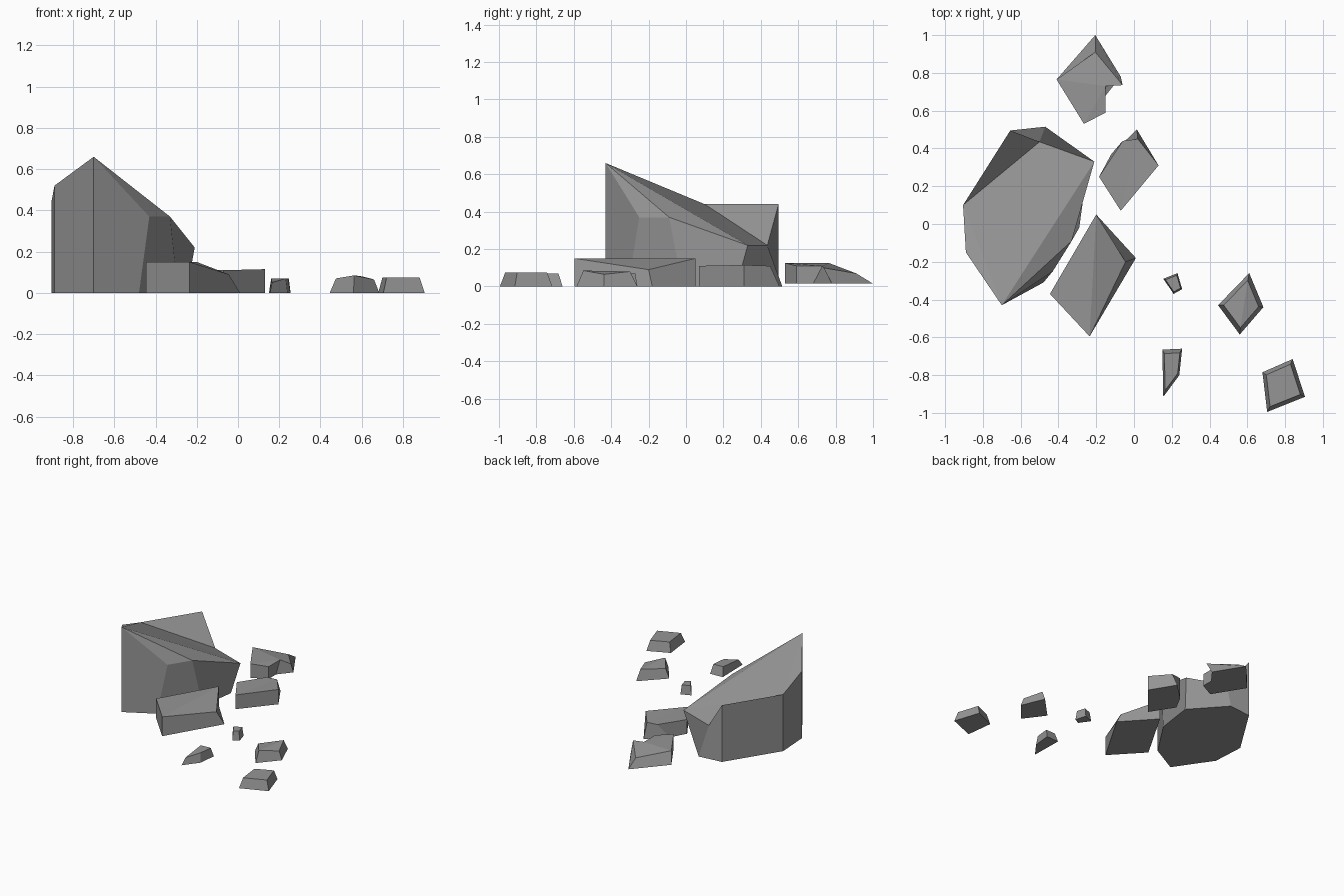
import bpy
import bmesh
from mathutils import Vector

default_cube = bpy.data.objects.get("Cube")
if default_cube:
    bpy.data.objects.remove(default_cube, do_unlink=True)

# One flat grey stone colour
stone = bpy.data.materials.new("grey_stone")
stone.use_nodes = True
stone_colour = (0.3, 0.3, 0.3, 1)
stone.diffuse_color = stone_colour
shader = next(n for n in stone.node_tree.nodes if n.type == 'BSDF_PRINCIPLED')
shader.inputs["Base Color"].default_value = stone_colour
shader.inputs["Roughness"].default_value = 0.9


def build_rock(name, corners, caps=None, taper=1.0, ground=0.0):
    """Raise a rock from its ground outline.

    corners: (x, y, top height) with an optional (x, y) shift of the top point.
    caps: corner indices of each top facet, otherwise one facet covers the top.
    taper: scale of the top outline about the centre of the rock.
    """
    centre = sum((Vector(c[:2]) for c in corners), Vector((0, 0))) / len(corners)
    bm = bmesh.new()
    bottom, top = [], []
    for x, y, height, *shift in corners:
        bottom.append(bm.verts.new((x, y, ground)))
        rim = centre + (Vector((x, y)) - centre) * taper
        if shift:
            rim += Vector(shift)
        top.append(bm.verts.new((rim.x, rim.y, height)))

    # Walls, underside and top facets
    count = len(corners)
    for i in range(count):
        j = (i + 1) % count
        bm.faces.new((bottom[i], bottom[j], top[j], top[i]))
    bm.faces.new(bottom)
    for cap in caps or [range(count)]:
        bm.faces.new([top[i] for i in cap])
    bmesh.ops.recalc_face_normals(bm, faces=bm.faces)

    mesh = bpy.data.meshes.new(name)
    bm.to_mesh(mesh)
    bm.free()
    mesh.materials.append(stone)
    rock = bpy.data.objects.new(name, mesh)
    bpy.context.collection.objects.link(rock)
    return rock


# Tall boulder with a sharp peak, long sloping ridges and a notched back
build_rock("tall_boulder", [
    (-.7, -.43, .66),
    (-.89, -.15, .52),
    (-.905, .1, .44),
    (-.655, .495, .44),
    (-.47, .515, .22, -.03, -.08),
    (-.25, .27, .22, .04, .06),
    (-.29, -.02, .37, -.04, -.07),
    (-.48, -.31, .37, .05, .06),
], caps=[(0, 1, 2), (0, 2, 5), (2, 3, 4), (2, 4, 5), (0, 5, 6), (0, 6, 7)])

# Flat slab leaning against the front of the boulder
build_rock("front_slab", [
    (-.2, .05, .15),
    (.01, -.18, .09, -.055, -.02),
    (-.235, -.595, .15),
    (-.445, -.37, .15),
], caps=[(0, 1, 2), (0, 2, 3)])

# Low block beside the boulder
build_rock("side_block", [
    (.015, .5, .11, .005, -.05),
    (.13, .31, .115),
    (-.07, .07, .11),
    (-.185, .25, .11),
    (-.12, .37, .11, .06, .07),
], caps=[(0, 1, 2), (0, 2, 4), (2, 3, 4)])

# Wedge at the back with a broken corner
build_rock("back_wedge", [
    (-.205, 1, .07, 0, -.09),
    (-.07, .78, .1, .01, -.045),
    (-.15, .68, .11, 0, .05),
    (-.15, .59, .11),
    (-.265, .53, .125),
    (-.41, .765, .125),
], caps=[(0, 1, 2), (0, 2, 5), (2, 3, 4), (2, 4, 5)], ground=.015)

# Scattered small stones, tapered towards the top
build_rock("tiny_stone", [
    (.155, -.29, .07), (.23, -.26, .07), (.255, -.345, .07), (.21, -.37, .07),
], taper=.8)
build_rock("sliver_stone", [
    (.15, -.665, .07), (.255, -.66, .07), (.24, -.8, .07), (.155, -.915, .05),
], taper=.78)
build_rock("pointed_stone", [
    (.445, -.43, .07), (.61, -.26, .08), (.685, -.44, .065), (.56, -.585, .085),
], caps=[(0, 1, 3), (1, 2, 3)], taper=.77)
build_rock("square_stone", [
    (.68, -.785, .075), (.84, -.715, .075), (.905, -.915, .075), (.705, -.995, .075),
], taper=.8)
